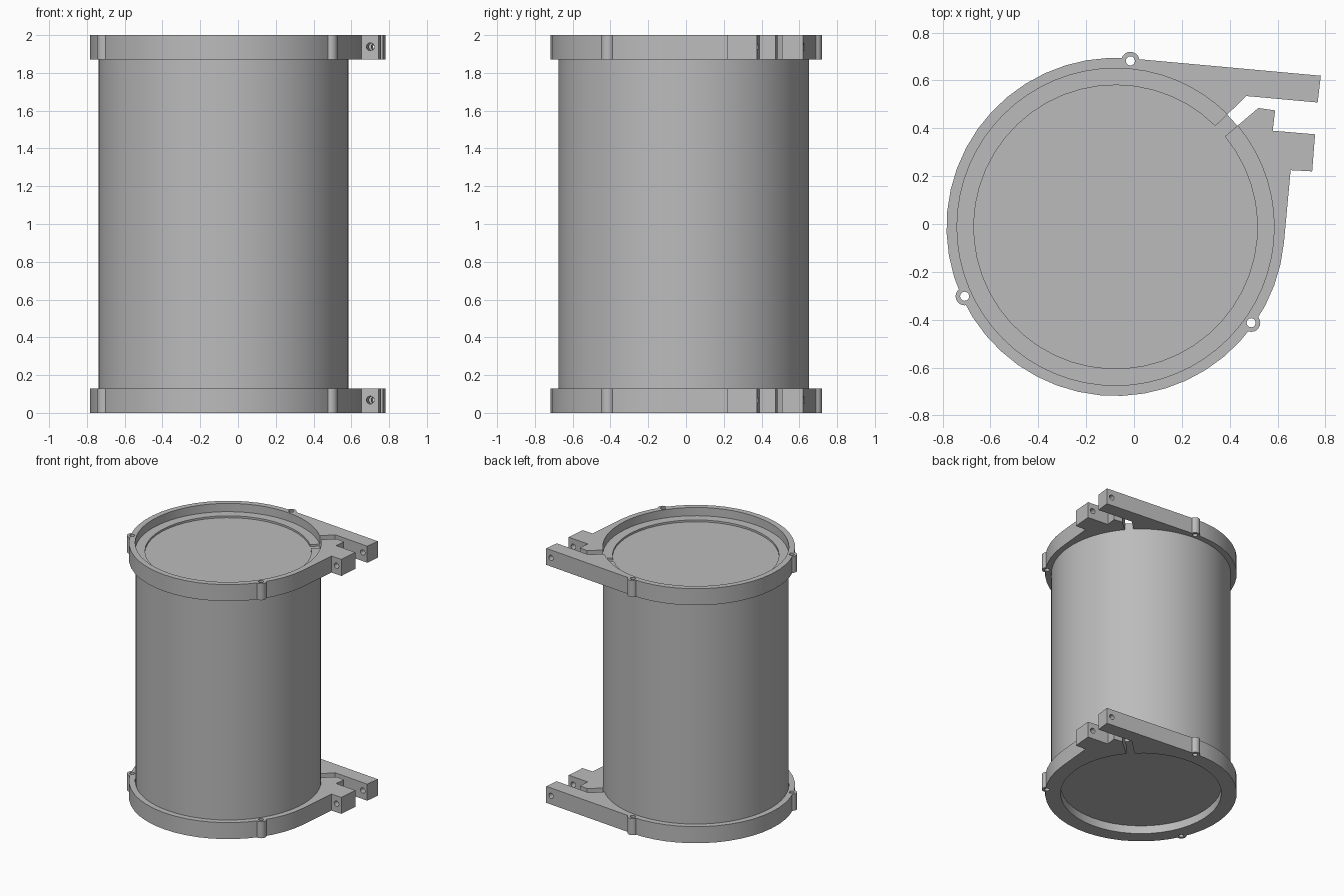
import bpy, bmesh, math
from mathutils import Vector, Matrix

if "Cube" in bpy.data.objects:
    bpy.data.objects.remove(bpy.data.objects["Cube"], do_unlink=True)

grey = bpy.data.materials.new("grey")
grey.use_nodes = True
COLOUR = (0.5, 0.5, 0.5, 1)
grey.diffuse_color = COLOUR
grey.node_tree.nodes["Principled BSDF"].inputs["Base Color"].default_value = COLOUR

CX, CY = -0.077, -0.012          # axis of the drum
R_OUT, R_DRUM, R_LIP = 0.707, 0.663, 0.593
CLIP_H, LEDGE = 0.13, 0.065
EARS = [(-0.015, 0.682), (-0.708, -0.302), (0.49, -0.413)]


def add_object(name, bm):
    bmesh.ops.recalc_face_normals(bm, faces=bm.faces)
    mesh = bpy.data.meshes.new(name)
    bm.to_mesh(mesh)
    bm.free()
    mesh.materials.append(grey)
    ob = bpy.data.objects.new(name, mesh)
    bpy.context.collection.objects.link(ob)
    return ob


def cylinder(name, radius, start, end, sides):
    start, end = Vector(start), Vector(end)
    axis = end - start
    turn = axis.to_track_quat('Z', 'Y').to_matrix().to_4x4()
    bm = bmesh.new()
    bmesh.ops.create_cone(bm, cap_ends=True, segments=sides, radius1=radius,
                          radius2=radius, depth=axis.length,
                          matrix=Matrix.Translation((start + end) / 2) @ turn)
    return add_object(name, bm)


def arc(radius, a0, a1, steps):
    angles = [math.radians(a0 + (a1 - a0) * i / steps) for i in range(steps + 1)]
    return [(CX + radius * math.cos(a), CY + radius * math.sin(a)) for a in angles]


def boolean(ob, tool, operation):
    mod = ob.modifiers.new(operation, 'BOOLEAN')
    mod.operation, mod.object, mod.solver = operation, tool, 'EXACT'
    bpy.context.view_layer.objects.active = ob
    bpy.ops.object.modifier_apply(modifier=mod.name)
    bpy.data.objects.remove(tool, do_unlink=True)


def smooth(ob):
    bpy.ops.object.select_all(action='DESELECT')
    ob.select_set(True)
    bpy.context.view_layer.objects.active = ob
    bpy.ops.object.shade_smooth_by_angle(angle=math.radians(30))


# Split clip ring with two clamping arms
short_arm = [(0.655, 0.225), (0.745, 0.22), (0.757, 0.375),
             (0.58, 0.39), (0.59, 0.475), (0.52, 0.485)]
long_arm = [(0.47, 0.535), (0.768, 0.508), (0.781, 0.62)]
outline = (arc(R_OUT, 84.7, 354.7, 36) + short_arm
           + arc(R_LIP, 39.6, -314.7, 48) + long_arm)
bm = bmesh.new()
base = bm.faces.new([bm.verts.new((x, y, 0)) for x, y in outline])
grown = bmesh.ops.extrude_face_region(bm, geom=[base])
bmesh.ops.translate(bm, vec=(0, 0, CLIP_H),
                    verts=[v for v in grown["geom"] if isinstance(v, bmesh.types.BMVert)])
clip = add_object("lower_clip", bm)

# Screw ears, the drum pocket, then all the screw holes
for x, y in EARS:
    boolean(clip, cylinder("ear", 0.038, (x, y, 0), (x, y, CLIP_H), 20), 'UNION')
boolean(clip, cylinder("pocket", R_DRUM, (CX, CY, LEDGE), (CX, CY, 0.2), 64), 'DIFFERENCE')
for x, y in EARS:
    boolean(clip, cylinder("hole", 0.019, (x, y, -0.1), (x, y, 0.2), 16), 'DIFFERENCE')
boolean(clip, cylinder("clamp_hole", 0.021, (0.69, 0.1, 0.068), (0.743, 0.7, 0.068), 16),
        'DIFFERENCE')
smooth(clip)

# The same clip again at the top
upper = clip.copy()
upper.data = clip.data.copy()
upper.name = "upper_clip"
upper.location.z = 2 - CLIP_H
bpy.context.collection.objects.link(upper)

# Closed drum seated between the clips
drum = cylinder("drum", R_DRUM - 0.001, (CX, CY, LEDGE + 0.001), (CX, CY, 1.92), 64)
smooth(drum)
